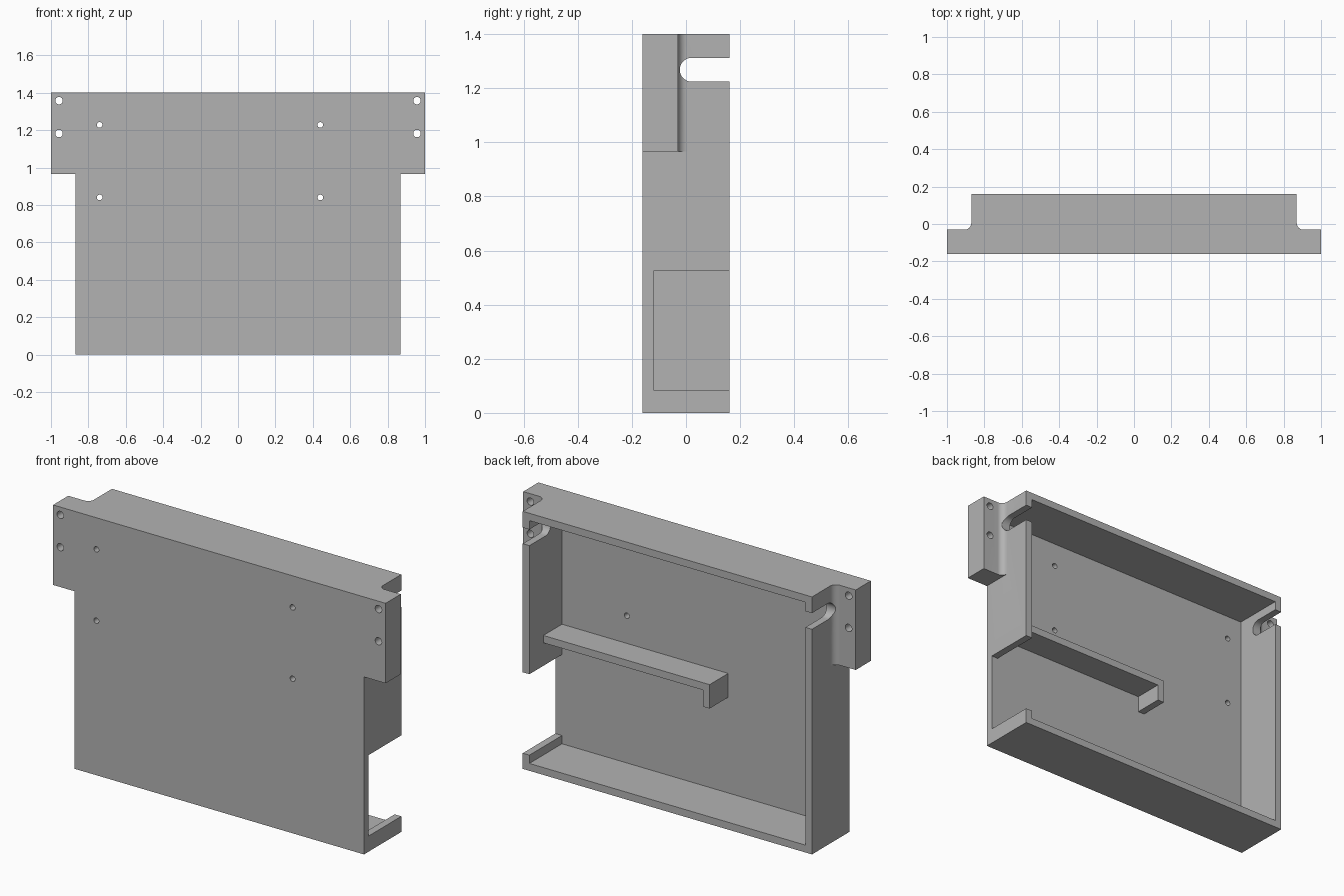
import bpy, math
from mathutils import Vector, Matrix

if "Cube" in bpy.data.objects:
    bpy.data.objects.remove(bpy.data.objects["Cube"], do_unlink=True)

grey = bpy.data.materials.new("plain_grey")
grey.use_nodes = True
grey.diffuse_color = (0.45, 0.45, 0.45, 1)
grey.node_tree.nodes["Principled BSDF"].inputs["Base Color"].default_value = (0.45, 0.45, 0.45, 1)

HALF_W, HALF_D, HEIGHT, WALL = 0.87, 0.16, 1.4, 0.04
INNER_W, PLATE_Y = HALF_W - WALL, -HALF_D + WALL


def prism(name, points, start, end, axis):
    """Extrude a closed outline along an axis: z takes (x, y), x takes (y, z), y takes (x, z)."""
    place = {"z": lambda a, b, c: (a, b, c),
             "x": lambda a, b, c: (c, a, b),
             "y": lambda a, b, c: (a, c, b)}[axis]
    n = len(points)
    verts = [place(a, b, c) for c in (start, end) for a, b in points]
    faces = [tuple(reversed(range(n))), tuple(range(n, 2 * n))]
    faces += [(i, (i + 1) % n, n + (i + 1) % n, n + i) for i in range(n)]
    if axis == "y":
        faces = [tuple(reversed(f)) for f in faces]
    mesh = bpy.data.meshes.new(name)
    mesh.from_pydata(verts, [], faces)
    mesh.materials.append(grey)
    obj = bpy.data.objects.new(name, mesh)
    bpy.context.collection.objects.link(obj)
    return obj


def box(name, x, y, z):
    outline = [(x[0], y[0]), (x[1], y[0]), (x[1], y[1]), (x[0], y[1])]
    return prism(name, outline, z[0], z[1], "z")


def arc(cx, cy, radius, start, end, steps):
    angles = [math.radians(start + (end - start) * i / steps) for i in range(steps + 1)]
    return [(cx + radius * math.cos(t), cy + radius * math.sin(t)) for t in angles]


def combine(target, tool, operation):
    """Apply a boolean and remove the tool."""
    tool.hide_render = True
    mod = target.modifiers.new("cut", "BOOLEAN")
    mod.operation, mod.solver, mod.object = operation, "EXACT", tool
    bpy.context.view_layer.objects.active = target
    bpy.ops.object.modifier_apply(modifier=mod.name)
    bpy.data.objects.remove(tool, do_unlink=True)


# Open-backed tray
tray = box("tray", (-HALF_W, HALF_W), (-HALF_D, HALF_D), (0, HEIGHT))

# Mounting ears with a rounded inner corner
EAR_BACK, FILLET = -0.03, 0.035
for side in (1, -1):
    outline = [(HALF_W - 0.02, -HALF_D), (1, -HALF_D), (1, EAR_BACK)]
    outline += arc(HALF_W + FILLET, EAR_BACK + FILLET, FILLET, 270, 180, 10)
    outline += [(HALF_W - 0.02, EAR_BACK + FILLET)]
    if side < 0:
        outline = [(-x, y) for x, y in reversed(outline)]
    combine(tray, prism("ear", outline, 0.965, HEIGHT, "z"), "UNION")

# Hollow interior
combine(tray, box("cavity", (-INNER_W, INNER_W), (PLATE_Y, 0.3), (WALL, HEIGHT - WALL)), "DIFFERENCE")

# Opening low in the left wall
combine(tray, box("side_opening", (INNER_W - 0.02, 1.1), (PLATE_Y, 0.3), (0.085, 0.525)), "DIFFERENCE")

# Round-ended slot through both side walls
slot = arc(0.021, 1.268, 0.044, 90, 270, 20) + [(0.3, 1.224), (0.3, 1.312)]
combine(tray, prism("slot", slot, -1.1, 1.1, "x"), "DIFFERENCE")

# Screw holes in the ears and the front plate
holes = [(x, z, 0.02) for x in (-0.957, 0.957) for z in (1.182, 1.357)]
holes += [(x, z, 0.015) for x in (-0.74, 0.44) for z in (0.84, 1.228)]
for x, z, radius in holes:
    combine(tray, prism("hole", arc(x, z, radius, 0, 345, 23), -0.3, 0.05, "y"), "DIFFERENCE")

# Inner shelf with a downturned end
shelf_outline = [(-0.17, 0.56), (-0.13, 0.56), (-0.13, 0.65),
                 (INNER_W, 0.65), (INNER_W, 0.69), (-0.17, 0.69)]
shelf = prism("inner_shelf", shelf_outline, PLATE_Y, 0.04, "y")

# Smooth the curved corners, keep hard edges
bpy.ops.object.select_all(action="DESELECT")
for part in (tray, shelf):
    part.select_set(True)
bpy.context.view_layer.objects.active = tray
bpy.ops.object.shade_smooth_by_angle(angle=math.radians(30))
